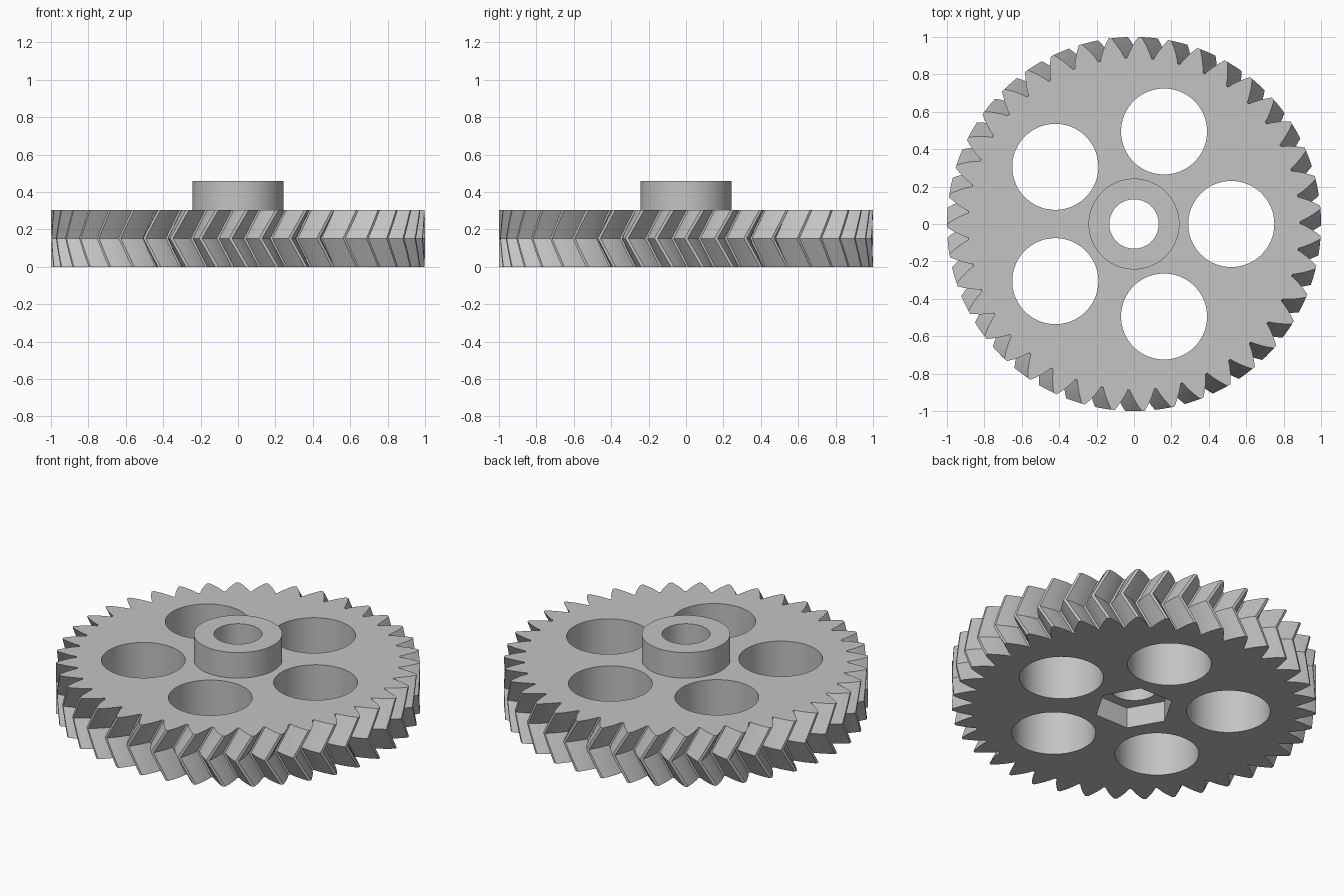
import bpy
import bmesh
from math import acos, cos, pi, radians, sin, tan, tau

if "Cube" in bpy.data.objects:
    bpy.data.objects.remove(bpy.data.objects["Cube"], do_unlink=True)

TEETH = 39
WIDTH = 0.305
TWIST = radians(200 / TEETH)      # turn from the middle to either face
ROOT_R, PITCH_R, TIP_R = 0.888, 0.951, 1.0
PRESSURE = radians(30)
LAYERS = 6                        # slices in each half of the herringbone

grey = bpy.data.materials.new("light_grey")
grey.use_nodes = True
grey.diffuse_color = (0.55, 0.55, 0.55, 1)
grey.node_tree.nodes["Principled BSDF"].inputs["Base Color"].default_value = (0.55, 0.55, 0.55, 1)


def link_mesh(name, bm):
    bmesh.ops.recalc_face_normals(bm, faces=bm.faces)
    mesh = bpy.data.meshes.new(name)
    bm.to_mesh(mesh)
    bm.free()
    obj = bpy.data.objects.new(name, mesh)
    bpy.context.collection.objects.link(obj)
    return obj


def prism(name, radius, z0, z1, sides=96, x=0, y=0):
    """Upright prism between two heights."""
    bm = bmesh.new()
    ends = [[bm.verts.new((x + radius * cos(tau * i / sides), y + radius * sin(tau * i / sides), z))
             for i in range(sides)] for z in (z0, z1)]
    skin(bm, ends)
    return link_mesh(name, bm)


def skin(bm, rings):
    """Join rings of vertices with quads and cap both ends."""
    count = len(rings[0])
    for low, high in zip(rings, rings[1:]):
        for i in range(count):
            j = (i + 1) % count
            bm.faces.new((low[i], low[j], high[j], high[i]))
    bm.faces.new(rings[0])
    bm.faces.new(rings[-1])


def cut(obj, cutter):
    """Subtract the cutter and discard it."""
    cutter.hide_render = True
    mod = obj.modifiers.new("cut", "BOOLEAN")
    mod.operation, mod.solver, mod.object = "DIFFERENCE", "EXACT", cutter
    bpy.context.view_layer.update()
    graph = bpy.context.evaluated_depsgraph_get()
    mesh = bpy.data.meshes.new_from_object(obj.evaluated_get(graph))
    obj.modifiers.clear()
    obj.data = mesh
    bpy.data.objects.remove(cutter, do_unlink=True)


def finish(obj):
    obj.data.materials.clear()
    obj.data.materials.append(grey)
    bpy.ops.object.select_all(action="DESELECT")
    obj.select_set(True)
    bpy.context.view_layer.objects.active = obj
    bpy.ops.object.shade_smooth_by_angle(angle=radians(25))


def half_angle(r):
    """Half the angular tooth thickness at radius r on an involute flank."""
    phi = acos(PITCH_R * cos(PRESSURE) / r)
    return pi / (2 * TEETH) + (tan(PRESSURE) - PRESSURE) - (tan(phi) - phi)


# Toothed outline as radius and angle pairs
steps = 5
radii = [ROOT_R + (TIP_R - ROOT_R) * i / (steps - 1) for i in range(steps)]
flank = [(r, half_angle(r)) for r in radii]
tooth = [(r, -a) for r, a in flank] + [(r, a) for r, a in reversed(flank)]
outline = [(r, a + tau * t / TEETH) for t in range(TEETH) for r, a in tooth]

# Herringbone body: twisted one way to the middle and back again
bm = bmesh.new()
rings = []
for k in range(-LAYERS, LAYERS + 1):
    turn = TWIST * abs(k) / LAYERS
    z = WIDTH * (0.5 + 0.5 * k / LAYERS)
    rings.append([bm.verts.new((r * cos(a + turn), r * sin(a + turn), z)) for r, a in outline])
skin(bm, rings)
gear = link_mesh("gear_body", bm)

# Five lightening holes, shaft bore and hexagonal nut socket
for i in range(5):
    a = tau * i / 5
    cut(gear, prism("hole_cutter", 0.23, -0.1, 0.6, x=0.52 * cos(a), y=0.52 * sin(a)))
cut(gear, prism("bore_cutter", 0.132, -0.1, 0.6))
cut(gear, prism("socket_cutter", 0.22, -0.1, 0.125, sides=6))
finish(gear)

# Raised hub around the shaft
hub = prism("hub", 0.243, WIDTH, 0.46)
cut(hub, prism("bore_cutter", 0.132, -0.1, 0.6))
finish(hub)
